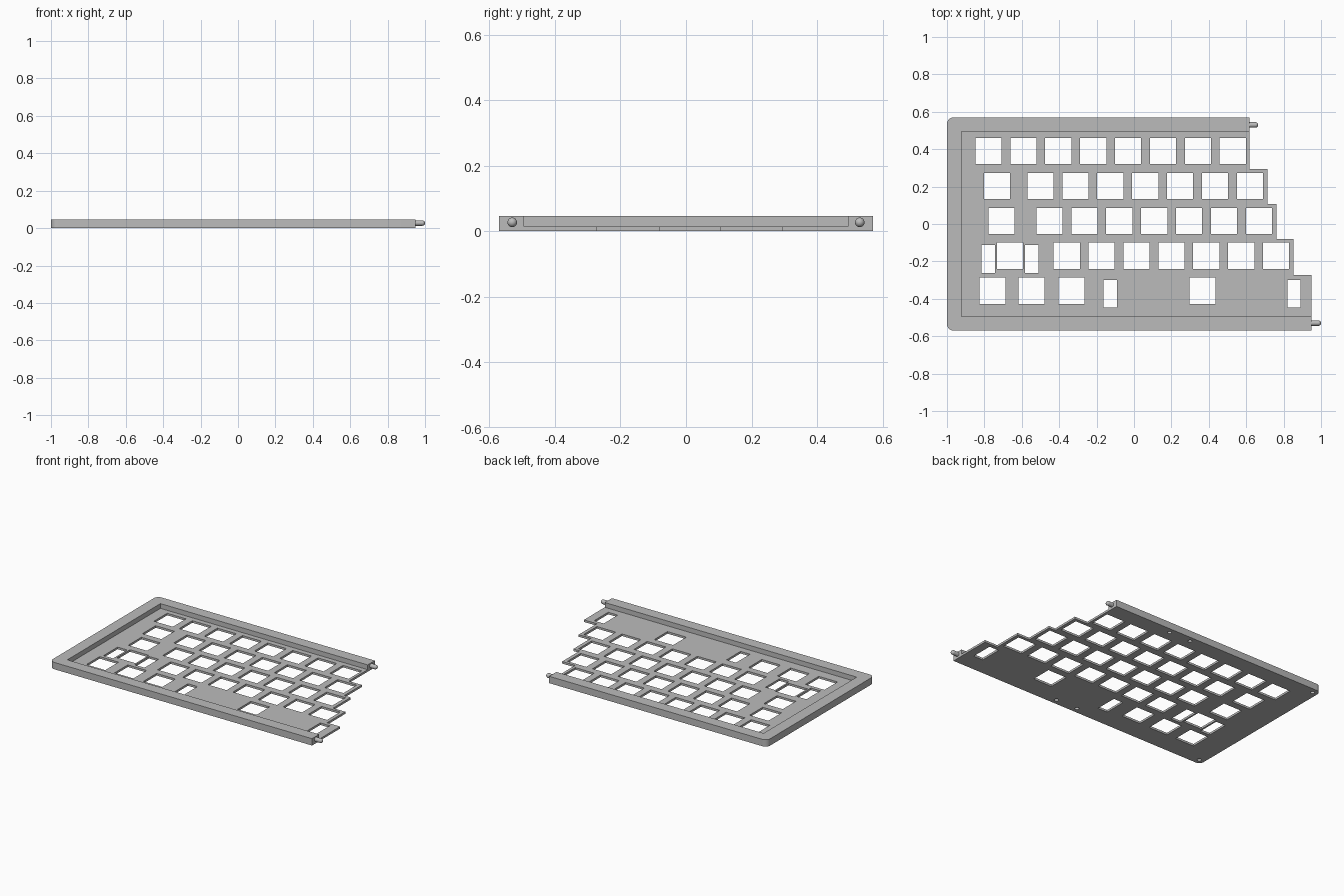
import bpy, bmesh
from math import sin, cos, pi, radians
from mathutils import Matrix, Vector

cube = bpy.data.objects.get("Cube")
if cube:
    bpy.data.objects.remove(cube, do_unlink=True)

HEIGHT, FLOOR, HALF = 0.046, 0.014, 0.57
PITCH, KEY = 0.1866, 0.14

grey = bpy.data.materials.new("plain grey")
grey.use_nodes = True
grey.diffuse_color = (0.5, 0.5, 0.5, 1)
grey.node_tree.nodes["Principled BSDF"].inputs["Base Color"].default_value = (0.5, 0.5, 0.5, 1)


def make_object(name, bm):
    bmesh.ops.recalc_face_normals(bm, faces=bm.faces)
    mesh = bpy.data.meshes.new(name)
    bm.to_mesh(mesh)
    bm.free()
    mesh.materials.append(grey)
    obj = bpy.data.objects.new(name, mesh)
    bpy.context.collection.objects.link(obj)
    return obj


def activate(obj):
    bpy.ops.object.select_all(action='DESELECT')
    obj.select_set(True)
    bpy.context.view_layer.objects.active = obj


def add_box(bm, center, size):
    bmesh.ops.create_cube(bm, size=1, matrix=Matrix.Translation(center) @ Matrix.Diagonal((*size, 1)))


def cut(target, name, bm):
    cutter = make_object(name, bm)
    cutter.hide_render = True
    activate(target)
    mod = target.modifiers.new(name, 'BOOLEAN')
    mod.operation, mod.solver, mod.object = 'DIFFERENCE', 'EXACT', cutter
    bpy.ops.object.modifier_apply(modifier=mod.name)
    bpy.data.objects.remove(cutter, do_unlink=True)


def arc(cx, cy, r, start):
    return [(cx + r * cos(start + i * pi / 16), cy + r * sin(start + i * pi / 16)) for i in range(9)]


# Case body: rounded left corners, stepped right edge
R = 0.035
outline = arc(-1 + R, -HALF + R, R, pi)
y = -HALF
for x, top in [(0.949, -0.273), (0.853, -0.08), (0.762, 0.107), (0.714, 0.294), (0.617, HALF)]:
    outline += [(x, y), (x, top)]
    y = top
outline += arc(-1 + R, HALF - R, R, pi / 2)

bm = bmesh.new()
base = bm.faces.new([bm.verts.new((px, py, 0)) for px, py in outline])
extruded = bmesh.ops.extrude_face_region(bm, geom=[base])
bmesh.ops.translate(bm, vec=(0, 0, HEIGHT), verts=[v for v in extruded["geom"] if isinstance(v, bmesh.types.BMVert)])
case = make_object("keyboard_case", bm)

# Sunken tray, open to the right
bm = bmesh.new()
add_box(bm, (0.289, 0, FLOOR + 0.5), (2.422, 0.988, 1))
cut(case, "tray_cutter", bm)

# Square key openings: (row, first x, count)
bm = bmesh.new()
runs = [(0, -0.778, 8), (1, -0.733, 1), (1, -0.5, 7), (2, -0.709, 1), (2, -0.452, 7),
        (3, -0.663, 1), (3, -0.36, 7),
        (4, -0.757, 1), (4, -0.548, 1), (4, -0.334, 1), (4, 0.366, 1)]
for row, first, count in runs:
    for i in range(count):
        add_box(bm, (first + i * PITCH, 0.39 - row * PITCH, 0), (KEY, KEY, 0.2))
# Narrow stabilizer openings beside the wide keys
for x, y in [(-0.78, -0.187), (-0.547, -0.187), (-0.127, -0.373), (0.856, -0.373)]:
    add_box(bm, (x, y, 0), (0.071, 0.149, 0.2))
cut(case, "key_opening_cutter", bm)

# Blind screw holes in the underside of the rim
bm = bmesh.new()
for side in (-1, 1):
    for x in (-0.963, 0.005, 0.167):
        bmesh.ops.create_cone(bm, cap_ends=True, segments=24, radius1=0.013, radius2=0.013, depth=0.06,
                              matrix=Matrix.Translation((x, side * 0.533, 0)))
cut(case, "screw_hole_cutter", bm)
activate(case)
bpy.ops.object.shade_smooth_by_angle(angle=radians(30))


# Round-nosed alignment pegs on the ends of the front and back rims
def peg(name, x, y, length, r=0.0145):
    bm = bmesh.new()
    nose = [(length - r + r * sin(a * pi / 16), r * cos(a * pi / 16)) for a in range(9)]
    points = [Vector((-0.01, 0, 0)), Vector((-0.01, 0, r))] + [Vector((px, 0, pz)) for px, pz in nose]
    verts = [bm.verts.new(p) for p in points]
    edges = [bm.edges.new(pair) for pair in zip(verts, verts[1:])]
    bmesh.ops.spin(bm, geom=verts + edges, cent=(0, 0, 0), axis=(1, 0, 0), angle=2 * pi, steps=24)
    bmesh.ops.remove_doubles(bm, verts=bm.verts, dist=0.0001)
    obj = make_object(name, bm)
    obj.location = (x, y, 0.027)
    activate(obj)
    bpy.ops.object.shade_smooth_by_angle(angle=radians(30))


peg("front_peg", 0.949, -0.53, 0.051)
peg("back_peg", 0.617, 0.53, 0.047)
